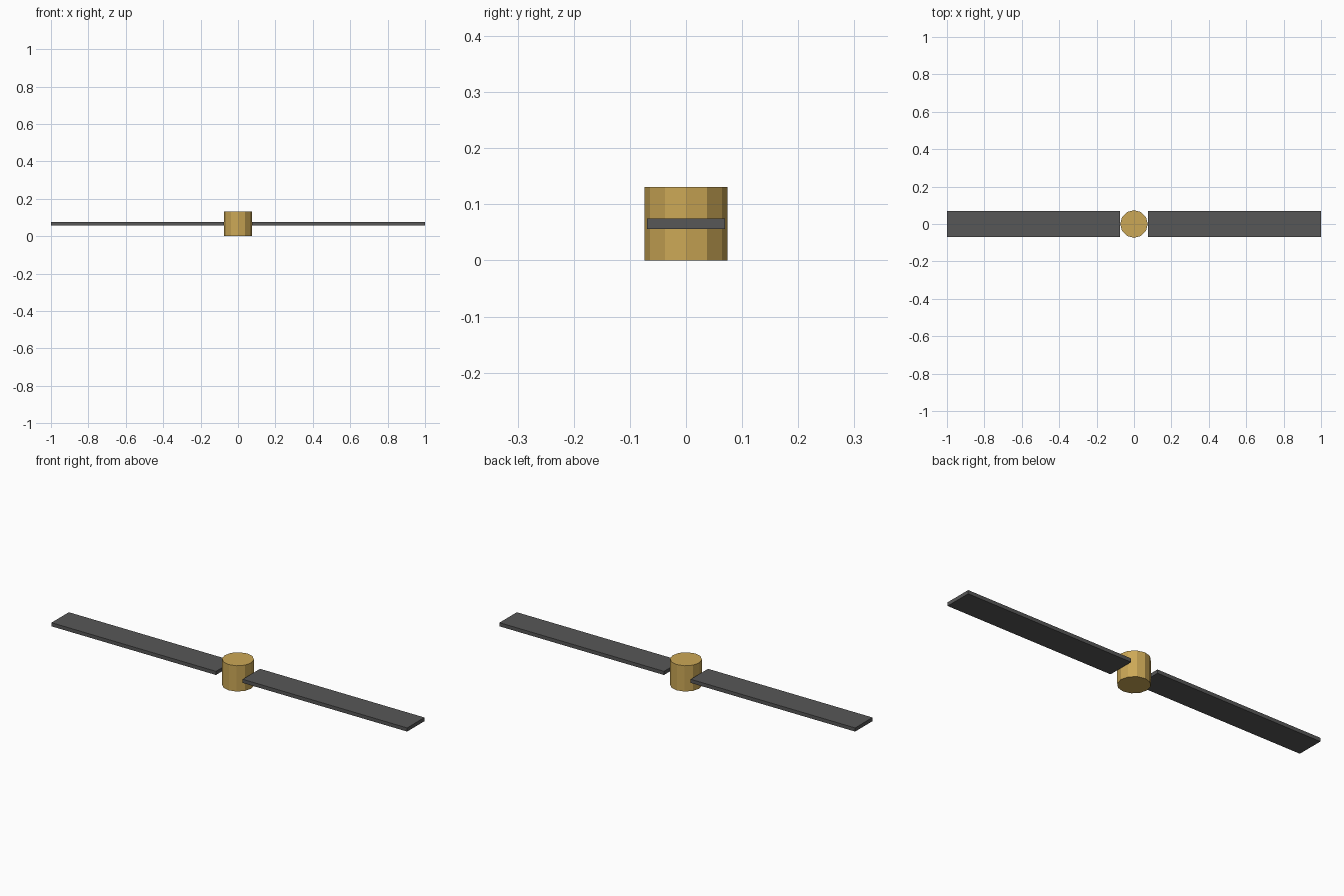
import bpy

if "Cube" in bpy.data.objects:
    bpy.data.objects.remove(bpy.data.objects["Cube"])

HUB_RADIUS = 0.074
HUB_HEIGHT = 0.131


def material(name, colour):
    mat = bpy.data.materials.new(name)
    mat.diffuse_color = (*colour, 1.0)
    mat.use_nodes = True
    mat.node_tree.nodes["Principled BSDF"].inputs["Base Color"].default_value = mat.diffuse_color
    return mat


brass = material("brass", (0.60, 0.39, 0.093))
dark_grey = material("dark_grey", (0.095, 0.095, 0.095))

# Central faceted hub
bpy.ops.mesh.primitive_cylinder_add(
    vertices=12, radius=HUB_RADIUS, depth=HUB_HEIGHT, location=(0, 0, HUB_HEIGHT / 2))
hub = bpy.context.object
hub.name = "hub"
hub.data.materials.append(brass)


# Flat blades reaching out from either side of the hub
def add_blade(name, side):
    inner, outer = 0.075, 1.0
    bpy.ops.mesh.primitive_cube_add(
        size=1, location=(side * (inner + outer) / 2, 0, HUB_HEIGHT / 2))
    blade = bpy.context.object
    blade.name = name
    blade.scale = (outer - inner, 0.139, 0.0185)
    bpy.ops.object.transform_apply(location=False, rotation=False, scale=True)
    blade.data.materials.append(dark_grey)


add_blade("right_blade", 1)
add_blade("left_blade", -1)
